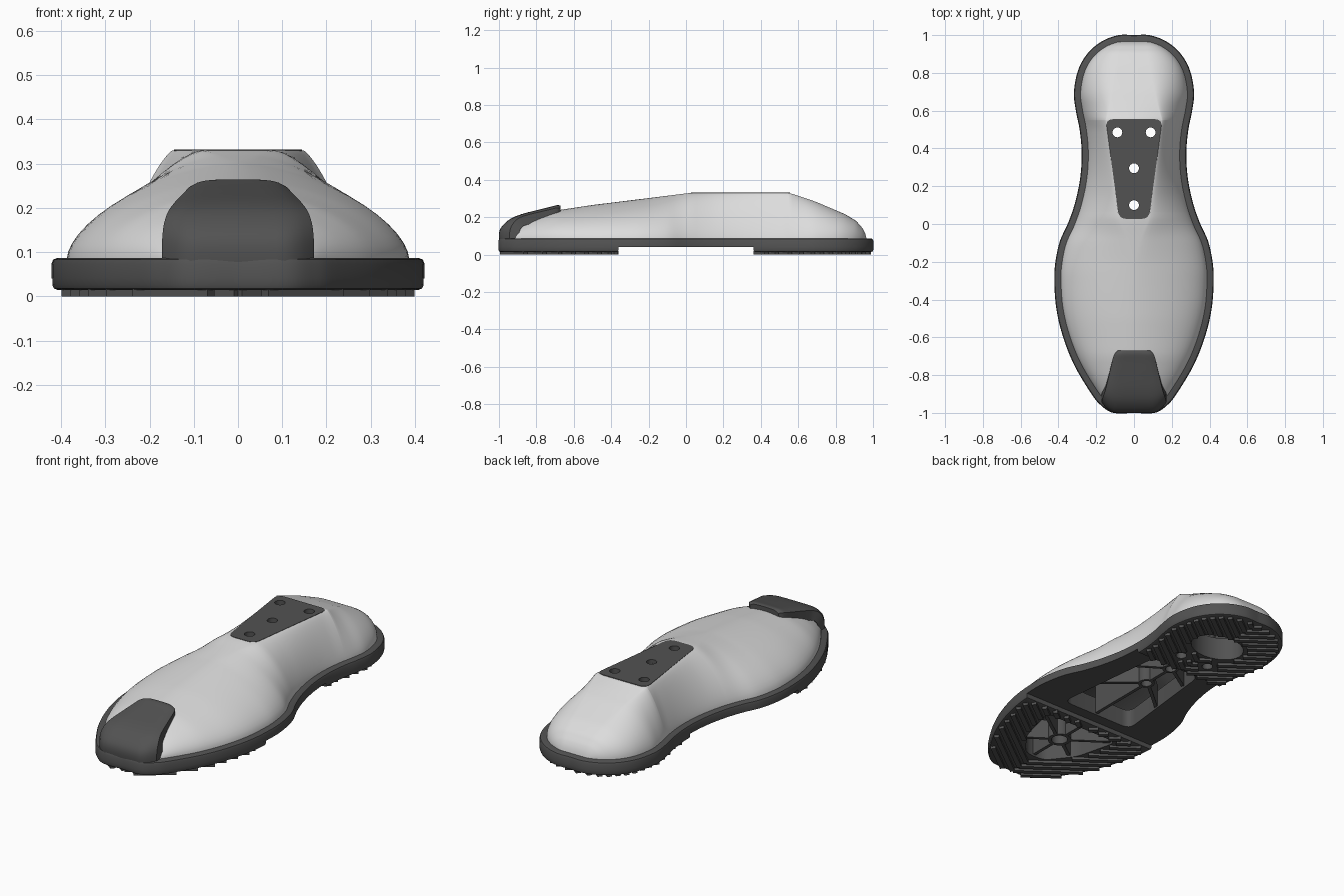
import bpy, bmesh, math
from mathutils import Vector as V

if "Cube" in bpy.data.objects:
    bpy.data.objects.remove(bpy.data.objects["Cube"])


def material(name, c):
    m = bpy.data.materials.new(name)
    m.diffuse_color = (c, c, c, 1)
    m.use_nodes = True
    m.node_tree.nodes["Principled BSDF"].inputs["Base Color"].default_value = m.diffuse_color
    return m


LIGHT = material("light grey shell", 0.72)
DARK = material("dark grey rubber", 0.085)


def finish(bm, name, mat, smooth=True):
    bmesh.ops.remove_doubles(bm, verts=bm.verts, dist=1e-5)
    bmesh.ops.recalc_face_normals(bm, faces=bm.faces)
    me = bpy.data.meshes.new(name)
    bm.to_mesh(me)
    bm.free()
    me.materials.append(mat)
    ob = bpy.data.objects.new(name, me)
    bpy.context.collection.objects.link(ob)
    if smooth:
        bpy.ops.object.select_all(action='DESELECT')
        ob.select_set(True)
        bpy.context.view_layer.objects.active = ob
        bpy.ops.object.shade_smooth_by_angle(angle=math.radians(35))
    return ob


def lerp(table, y):
    if y <= table[0][0]:
        return table[0][1]
    for (a, u), (b, v) in zip(table, table[1:]):
        if y <= b:
            return u + (v - u) * (y - a) / (b - a)
    return table[-1][1]


def spline(pts, n=5):
    p = [V(q) for q in pts]
    p = [p[0]] + p + [p[-1]]
    out = []
    for a, b, c, d in zip(p, p[1:], p[2:], p[3:]):
        for i in range(n):
            t = i / n
            out.append(0.5 * (2 * b + (c - a) * t + (2 * a - 5 * b + 4 * c - d) * t * t
                              + (3 * b - a - 3 * c + d) * t ** 3))
    return out + [p[-1]]


def mirrored(half):
    return half + [V((-p.x, p.y)) for p in reversed(half) if p.x > 1e-4]


def inset(loop, d):
    out = []
    for i, p in enumerate(loop):
        a = (p - loop[i - 1]).normalized()
        b = (loop[(i + 1) % len(loop)] - p).normalized()
        m = V((-a.y - b.y, a.x + b.x)).normalized()
        out.append(p + m * d / max(0.5, m.dot(V((-a.y, a.x)))))
    return out


def rounded(pts, r):
    pts = [V(p) for p in pts]
    out = []
    for i, p in enumerate(pts):
        a = p + (pts[i - 1] - p).normalized() * r
        b = p + (pts[(i + 1) % len(pts)] - p).normalized() * r
        for t in (0, .25, .5, .75, 1):
            out.append(a * (1 - t) ** 2 + p * 2 * t * (1 - t) + b * t * t)
    return out


def ellipse(x, y, rx, ry, n=24):
    return [V((x + rx * math.cos(k * math.tau / n), y + ry * math.sin(k * math.tau / n)))
            for k in range(n)]


def slab(bm, outer, holes, z0, z1, r0=0, r1=0):
    """Flat slab with holes and optional rounded lower / upper outer edge."""
    steps = [(r0, z0), (r0 * .3, z0 + r0 * .3), (0, z0 + r0)] if r0 else [(0, z0)]
    steps += [(0, z1 - r1), (r1 * .3, z1 - r1 * .3), (r1, z1)] if r1 else [(0, z1)]
    walls = [[(inset(outer, d), z) for d, z in steps]]
    walls += [[(h, z0), (h, z1)] for h in holes]
    caps = [[], []]
    for wall in walls:
        rings = [[bm.verts.new((p.x, p.y, z)) for p in loop] for loop, z in wall]
        n = len(rings[0])
        for lo, hi in zip(rings, rings[1:]):
            for i in range(n):
                j = (i + 1) % n
                bm.faces.new((lo[i], lo[j], hi[j], hi[i]))
        for cap, ring in zip(caps, (rings[0], rings[-1])):
            cap += [bm.edges.get((ring[i], ring[i - 1])) for i in range(n)]
    for cap in caps:
        bmesh.ops.triangle_fill(bm, edges=cap, use_beauty=True, normal=(0, 0, 1))


def bar(bm, p, q, w, z0, z1):
    p, q = V(p), V(q)
    d = (q - p).normalized()
    s = V((-d.y, d.x)) * w
    v = [bm.verts.new((c.x, c.y, z)) for z in (z0, z1) for c in (p - s, q - s, q + s, p + s)]
    for f in ((0, 3, 2, 1), (4, 5, 6, 7), (0, 1, 5, 4), (1, 2, 6, 5), (2, 3, 7, 6), (3, 0, 4, 7)):
        bm.faces.new([v[i] for i in f])


def inside(p, loop):
    hit = False
    for i, b in enumerate(loop):
        a = loop[i - 1]
        if (a.y > p.y) != (b.y > p.y) and p.x < a.x + (b.x - a.x) * (p.y - a.y) / (b.y - a.y):
            hit = not hit
    return hit


# Outline, pockets and screw positions
half = spline([(0, -1), (.11, -1), (.175, -.96), (.225, -.9), (.315, -.75), (.375, -.6),
               (.411, -.45), (.422, -.3), (.416, -.2), (.392, -.09), (.347, .01), (.31, .12),
               (.284, .25), (.277, .38), (.288, .5), (.308, .6), (.318, .7), (.294, .82),
               (.24, .91), (.165, .97), (.08, 1), (0, 1)])
outline = mirrored(half)
fore = rounded([(.06, -.8), (.17, -.66), (.23, -.42), (-.23, -.42), (-.17, -.66), (-.06, -.8)], .04)
waist = rounded([(.22, -.3), (.15, .34), (-.15, .34), (-.22, -.3)], .05)
heel = ellipse(0, .67, .15, .11)
screws = [(0, .1), (0, .295), (-.088, .485), (.088, .485)]
heel_holes = [heel] + [ellipse(x, y, .028, .028, 16) for x, y in screws[2:]]

# Sole frame with thicker forefoot and heel pads
bm = bmesh.new()
slab(bm, outline, [fore, waist] + heel_holes, .04, .087, 0, .014)
finish(bm, "sole", DARK)
edge = [p for p in half if p.y < -.365] + [V((.42, -.36))]
bm = bmesh.new()
slab(bm, mirrored(edge), [fore], .014, .041, .012)
finish(bm, "forefoot_pad", DARK)
edge = [V((.277, .36))] + [p for p in half if p.y > .37]
bm = bmesh.new()
slab(bm, mirrored(edge), heel_holes, .014, .041, .012)
finish(bm, "heel_pad", DARK)

# Chevron tread ribs, clipped to the pads and kept clear of the holes
bm = bmesh.new()
limit = inset(outline, .016)
keep_out = [inset(fore, -.012), inset(heel, -.012)] + [ellipse(x, y, .048, .048) for x, y in screws]
for k in range(44):
    y0, run = -1.36 + k * .055, []
    for i in range(46):
        p = V((.001 + i * .01, y0 + .0075 * i))
        ok = abs(p.y) > .37 and inside(p, limit) and not any(inside(p, h) for h in keep_out)
        if ok:
            run.append(p)
        if run and (not ok or i == 45):
            if len(run) > 2:
                for s in (1, -1):
                    bar(bm, (s * run[0].x, run[0].y), (s * run[-1].x, run[-1].y), .013, 0, .02)
            run = []
finish(bm, "tread_ribs", DARK, False)

# Underside pocket walls, stiffening ribs and screw tubes
bm = bmesh.new()
for loop in (fore, waist, heel):
    slab(bm, inset(loop, -.012), [loop], .08, .14)
for x, y in screws:
    slab(bm, ellipse(x, y, .042, .042), [ellipse(x, y, .028, .028)], .05, .311)
slab(bm, ellipse(0, -.6, .06, .06), [ellipse(0, -.6, .042, .042)], .025, .17)
bar(bm, (0, -.66), (0, -.8), .009, .025, .14)
bar(bm, (0, -.54), (0, -.42), .009, .025, .15)
bar(bm, (0, .06), (0, -.3), .009, .05, .22)
bar(bm, (0, .14), (0, .255), .009, .05, .22)
for s in (1, -1):
    bar(bm, (s * .05, -.57), (s * .22, -.45), .009, .025, .15)
    bar(bm, (s * .05, -.63), (s * .15, -.7), .009, .025, .13)
    bar(bm, (s * .035, .08), (s * .2, -.06), .009, .05, .18)
    bar(bm, (s * .035, .28), (s * .16, .2), .009, .05, .18)
finish(bm, "underside_ribs", DARK)

# Upper shell: height, flat top half-width and roundness along the length
HEIGHT = [(-.965, .085), (-.955, .105), (-.93, .135), (-.89, .165), (-.82, .2), (-.7, .235), (-.5, .265),
          (-.2, .302), (0, .327), (.03, .33), (.55, .33), (.62, .308), (.7, .28), (.85, .216),
          (.91, .18), (.945, .14), (.96, .11), (.965, .085)]
FLAT = [(-.2, 0), (-.06, .04), (.03, .08), (.55, .148), (.62, .128), (.7, .11), (.85, .08), (.965, .06)]
ROUND = [(-.95, 2), (-.6, 1.75), (-.2, 1.65), (.15, 1.33), (.5, 1.22), (.62, 1.4), (.75, 1.7), (.95, 2)]
base = sorted((p.y, p.x) for p in inset(outline, .035) if p.x > .06)
ys = sorted([y for y, _ in base] + [.06, .52, .55])
ys = [y for i, y in enumerate(ys) if i == 0 or y - ys[i - 1] > 1e-3 or y in (.06, .52)]


def shell(name, mat, gap):
    bm, rows, n = bmesh.new(), [], 14
    for y in ys:
        h = max(.085, lerp(HEIGHT, y) - gap)
        b, t, p = lerp(base, y) - gap, lerp(FLAT, y), lerp(ROUND, y)
        t = min(t, b * .8)
        side = []
        for i in range(n + 1):
            a = i / n * math.pi / 2
            u, w = max(0, math.cos(a)) ** (2 / p), math.sin(a) ** (2 / p)
            side.append((t + (b - t) * u, .085 + (h - .085) * w))
        row = side + [(-x, z) for x, z in reversed(side)]
        rows.append((y, [bm.verts.new((x, y, z)) for x, z in row]))
    for (y0, r0), (y1, r1) in zip(rows, rows[1:]):
        for i in range(2 * n + 1):
            # leave the opening under the mounting plate
            if not (i == n and y0 > .059 and y1 < .521):
                bm.faces.new((r0[i], r0[i + 1], r1[i + 1], r1[i]))
    return finish(bm, name, mat)


shell("upper_shell", LIGHT, 0)
shell("inner_lining", DARK, .02)

# Mounting plate with four through holes
bm = bmesh.new()
plate = rounded([(-.079, .027), (.079, .027), (.15, .555), (-.15, .555)], .04)
slab(bm, plate, [ellipse(x, y, .026, .026) for x, y in screws], .312, .3315)
finish(bm, "mounting_plate", DARK)

# Toe guard wrapping over the front and seated on the shell
bm = bmesh.new()
path = spline([(-.995, .055), (-1, .11), (-.985, .15), (-.94, .19), (-.88, .216),
               (-.8, .237), (-.73, .254), (-.69, .264), (-.67, .262)], 4)
rows = []
for p in path:
    w = lerp([(-1, .172), (-.97, .168), (-.71, .112), (-.685, .103), (-.67, .085)], p.x)
    k = lerp([(-1, 1), (-.97, .8), (-.88, .3), (-.7, 0)], p.x)
    dy, dz = .07 * k, -.04 * (1 - k)
    top, low = [], []
    for i in range(17):
        s = i / 8 - 1
        e = abs(s) ** 6 * .3
        # follow the rounded corners of the sole at the front
        y = p.x + k * lerp([(.11, 0), (.145, .014), (.175, .038)], abs(w * s))
        top.append(bm.verts.new((w * s, y + e * dy, p.y + e * dz - .002 * s * s)))
        low.append(bm.verts.new((w * s, y + dy, p.y + dz - .03 * s * s)))
    rows.append(top + low[::-1])
for a, b in zip(rows, rows[1:]):
    for i in range(34):
        j = (i + 1) % 34
        bm.faces.new((a[i], a[j], b[j], b[i]))
for r in (rows[0], rows[-1]):
    for i in range(16):
        bm.faces.new((r[i], r[i + 1], r[32 - i], r[33 - i]))
finish(bm, "toe_guard", DARK)
